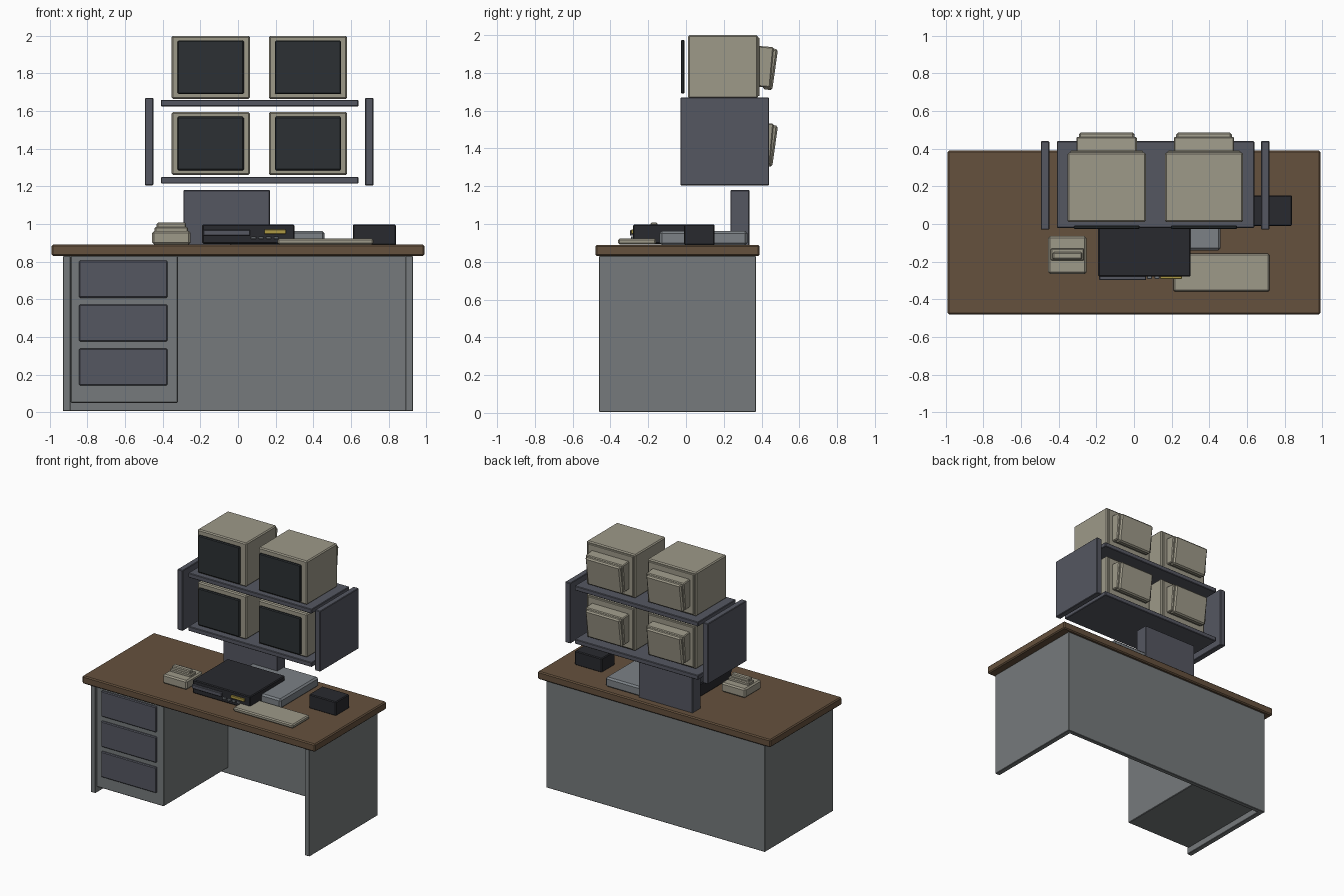
import bpy, math
from mathutils import Matrix, Vector


def material(name, rgb):
    m = bpy.data.materials.new(name)
    m.diffuse_color = (*rgb, 1)
    return m


WOOD = material("brown_wood", (0.13, 0.082, 0.047))
STEEL = material("desk_grey", (0.18, 0.195, 0.2))
SLATE = material("slate", (0.09, 0.095, 0.12))
BEIGE = material("beige_plastic", (0.34, 0.32, 0.25))
BLACK = material("black_plastic", (0.022, 0.023, 0.028))
GLASS = material("screen_glass", (0.025, 0.03, 0.034))
GREY = material("grey_plastic", (0.2, 0.22, 0.24))
GOLD = material("amber", (0.42, 0.32, 0.06))


def box(name, x, y, z, mat, bevel=0.005, tilt=0):
    """Box from (min, max) ranges, lightly chamfered, tilted about x."""
    lo, hi = Vector((x[0], y[0], z[0])), Vector((x[1], y[1], z[1]))
    bpy.ops.mesh.primitive_cube_add(size=1)
    ob = bpy.context.object
    ob.name = name
    ob.data.transform(Matrix.Diagonal((*(hi - lo), 1)))
    ob.location = (lo + hi) / 2
    ob.rotation_euler.x = math.radians(tilt)
    ob.data.materials.append(mat)
    if bevel:
        b = ob.modifiers.new("edge", "BEVEL")
        b.width, b.segments = bevel, 1
    return ob


# Desk: top, side panels, back panel, drawer pedestal
box("desk_top", (-0.99, 0.99), (-0.48, 0.39), (0.83, 0.89), WOOD, 0.008)
for side, s in (("left", -1), ("right", 1)):
    box(f"{side}_desk_panel", sorted((s * 0.89, s * 0.93)), (-0.46, 0.37), (0.005, 0.83), STEEL, 0.003)
box("desk_back_panel", (-0.925, 0.925), (0.335, 0.37), (0.005, 0.83), STEEL, 0.003)
box("drawer_pedestal", (-0.89, -0.32), (-0.445, 0.34), (0.05, 0.83), STEEL, 0.004)
for i in range(3):
    top = 0.805 - i * 0.233
    box(f"drawer_front_{i + 1}", (-0.845, -0.375), (-0.46, -0.44), (top - 0.197, top), SLATE, 0.006)

# Monitor rack: pedestal, two shelves, side plates
box("rack_post", (-0.29, 0.17), (0.235, 0.335), (0.885, 1.18), SLATE, 0.004)
for i, z in enumerate((1.215, 1.625)):
    box(f"rack_shelf_{i + 1}", (-0.41, 0.64), (-0.02, 0.44), (z, z + 0.035), SLATE, 0.004)
for side, x in (("left", -0.495), ("right", 0.675)):
    box(f"{side}_rack_plate", (x, x + 0.045), (-0.03, 0.44), (1.205, 1.67), SLATE, 0.004)

# Four tube monitors: shell, inset back, screen, rear housing
for row, z in enumerate((1.26, 1.665)):
    for col, cx in enumerate((-0.145, 0.372)):
        n = f"monitor_{row + 1}_{col + 1}"

        def wide(h):
            return (cx - h, cx + h)
        box(n + "_shell", wide(0.208), (0.01, 0.38), (z, z + 0.335), BEIGE, 0.008)
        box(n + "_back_plate", wide(0.193), (0.37, 0.39), (z + 0.012, z + 0.322), BEIGE, 0.004)
        box(n + "_screen", wide(0.176), (-0.027, -0.007), (z + 0.025, z + 0.31), GLASS, 0.006)
        box(n + "_rear_box", wide(0.16), (0.37, 0.455), (z + 0.06, z + 0.275), BEIGE, 0.006, -5)
        box(n + "_rear_cap", wide(0.148), (0.42, 0.472), (z + 0.045, z + 0.265), BEIGE, 0.01, -8)

# Tape deck with slot, display and buttons
box("tape_deck", (-0.19, 0.30), (-0.28, 0.145), (0.895, 0.997), BLACK, 0.006)
box("tape_slot", (-0.185, 0.065), (-0.297, -0.27), (0.938, 0.968), SLATE, 0.003)
box("deck_display", (0.14, 0.255), (-0.291, -0.27), (0.948, 0.97), GOLD, 0.002)
for i in range(4):
    x = 0.07 + i * 0.04
    box(f"deck_button_{i + 1}", (x, x + 0.025), (-0.291, -0.27), (0.92, 0.934), GREY, 0.002)

# Desktop items
box("computer_base", (-0.05, 0.46), (-0.14, 0.325), (0.888, 0.963), GREY, 0.012)
box("keyboard", (0.21, 0.72), (-0.36, -0.158), (0.892, 0.923), BEIGE, 0.008)
box("small_black_box", (0.61, 0.84), (-0.01, 0.152), (0.888, 0.997), BLACK, 0.006)

# Telephone: base, cradle, handset
box("phone_base", (-0.456, -0.252), (-0.265, -0.065), (0.892, 0.963), BEIGE, 0.01)
box("phone_cradle", (-0.443, -0.265), (-0.195, -0.13), (0.955, 0.984), BEIGE, 0.006)
box("phone_handset", (-0.432, -0.276), (-0.188, -0.15), (0.978, 1.007), BEIGE, 0.006)
